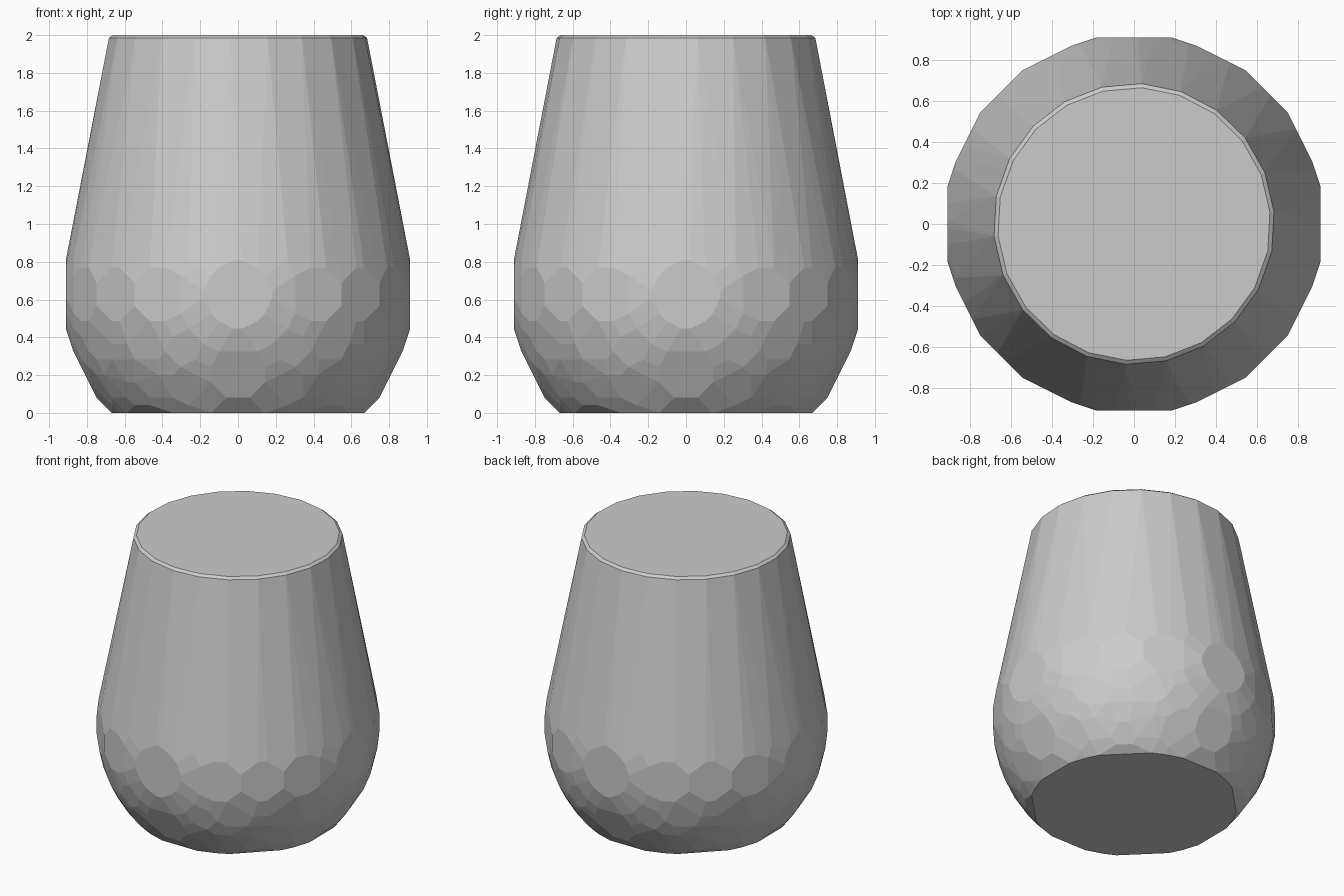
import bpy, bmesh, math

if "Cube" in bpy.data.objects:
    bpy.data.objects.remove(bpy.data.objects["Cube"])

STEP = 0.0405            # facet grid size of the bulb
R2 = 528.5               # squared bulb radius, in grid steps
CENTRE_Z = 15.5 * STEP   # bulb centre, so its flattened base sits on z = 0

bm = bmesh.new()

# Faceted round bulb: outermost grid points of a sphere with a flat base
for i in range(-23, 23):
    for k in range(-16, 8):
        x, z = i + 0.5, k + 0.5
        rest = R2 - x * x - z * z
        if rest < 0.25:
            continue
        y = math.floor(math.sqrt(rest) - 0.5) + 0.5
        for s in (-1, 1):
            bm.verts.new((x * STEP, s * y * STEP, z * STEP + CENTRE_Z))

# Narrow rim with a small chamfer
for radius, z in ((0.686, 1.985), (0.666, 2.0)):
    for n in range(22):
        a = math.radians(5) + math.tau * n / 22
        bm.verts.new((radius * math.cos(a), radius * math.sin(a), z))

# Wrap bulb and rim in one skin, the tapered wall forms between them
res = bmesh.ops.convex_hull(bm, input=bm.verts)
junk = {g for g in res["geom_interior"] + res["geom_unused"]
        if isinstance(g, bmesh.types.BMVert)}
bmesh.ops.delete(bm, geom=list(junk), context='VERTS')
bmesh.ops.dissolve_limit(bm, angle_limit=math.radians(0.5),
                         verts=bm.verts, edges=bm.edges)
bmesh.ops.recalc_face_normals(bm, faces=bm.faces)

mesh = bpy.data.meshes.new("tumbler_body")
bm.to_mesh(mesh)
bm.free()
bpy.context.collection.objects.link(bpy.data.objects.new("tumbler_body", mesh))
